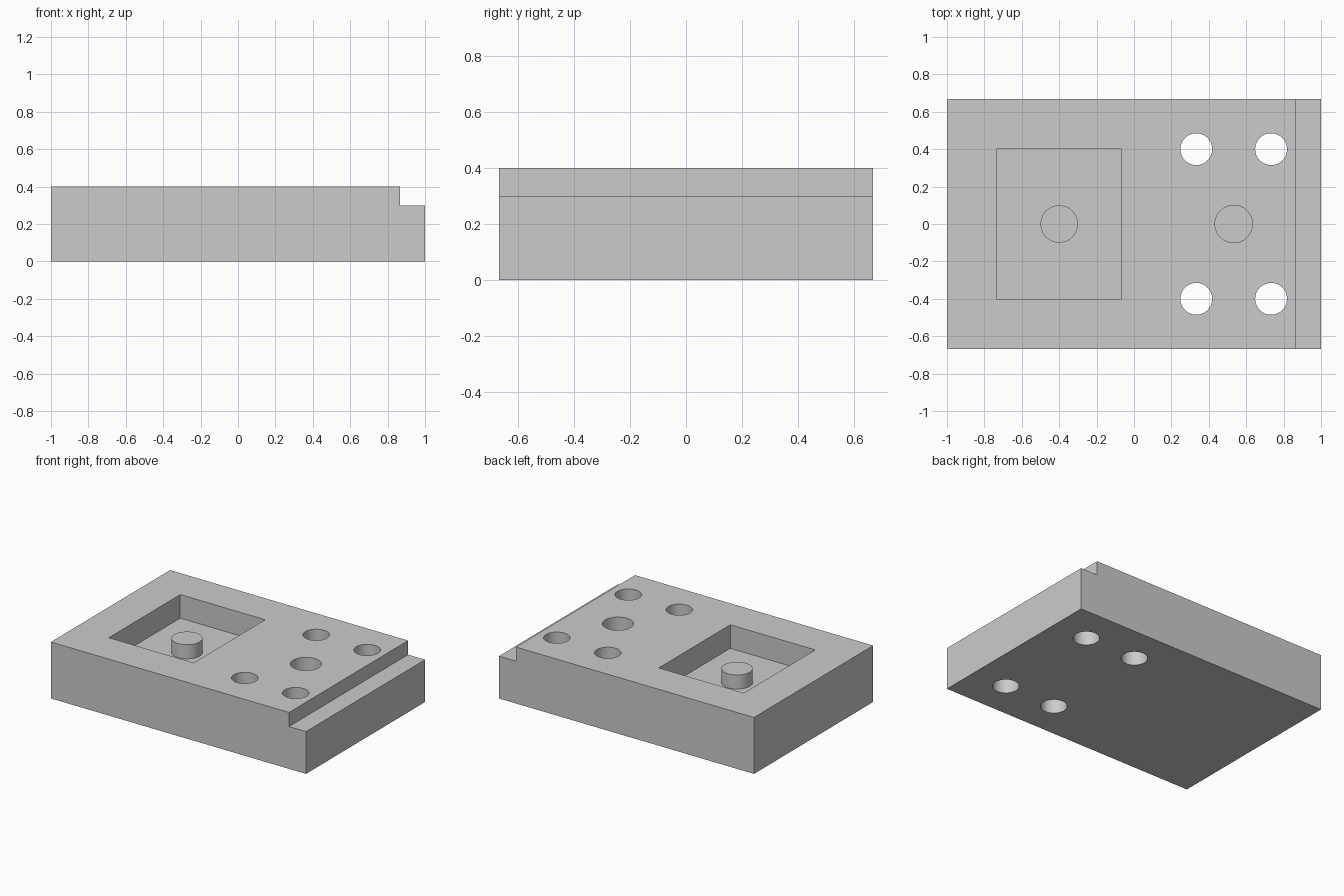
import bpy
import bmesh
from mathutils import Matrix

old = bpy.data.objects.get("Cube")
if old:
    bpy.data.objects.remove(old, do_unlink=True)

TOP, HALF_Y = 0.4, 0.667

grey = bpy.data.materials.new("light_grey")
grey.use_nodes = True
colour = (0.6, 0.6, 0.6, 1)
grey.diffuse_color = colour
grey.node_tree.nodes["Principled BSDF"].inputs["Base Color"].default_value = colour


def make_object(name, bm):
    bmesh.ops.recalc_face_normals(bm, faces=bm.faces)
    mesh = bpy.data.meshes.new(name)
    bm.to_mesh(mesh)
    bm.free()
    mesh.materials.append(grey)
    obj = bpy.data.objects.new(name, mesh)
    bpy.context.collection.objects.link(obj)
    return obj


def cylinder(name, x, y, radius, low, high):
    bm = bmesh.new()
    bmesh.ops.create_cone(bm, cap_ends=True, segments=64, radius1=radius, radius2=radius,
                          depth=high - low,
                          matrix=Matrix.Translation((x, y, (low + high) / 2)))
    return make_object(name, bm)


def box(name, x0, x1, y0, y1, z0, z1):
    bm = bmesh.new()
    centre = Matrix.Translation(((x0 + x1) / 2, (y0 + y1) / 2, (z0 + z1) / 2))
    bmesh.ops.create_cube(bm, size=1,
                          matrix=centre @ Matrix.Diagonal((x1 - x0, y1 - y0, z1 - z0, 1)))
    return make_object(name, bm)


def smooth(obj):
    bpy.ops.object.select_all(action="DESELECT")
    obj.select_set(True)
    bpy.context.view_layer.objects.active = obj
    bpy.ops.object.shade_smooth_by_angle()


# Stepped block, extruded from its side profile
bm = bmesh.new()
profile = [(-1, 0), (1, 0), (1, 0.3), (0.867, 0.3), (0.867, TOP), (-1, TOP)]
face = bm.faces.new([bm.verts.new((x, -HALF_Y, z)) for x, z in profile])
sweep = bmesh.ops.extrude_face_region(bm, geom=[face])
moved = [v for v in sweep["geom"] if isinstance(v, bmesh.types.BMVert)]
bmesh.ops.translate(bm, verts=moved, vec=(0, 2 * HALF_Y, 0))
block = make_object("block", bm)

# Rectangular pocket, blind centre hole and four through holes
FLOOR = 0.233
cutters = [box("pocket_cutter", -0.733, -0.067, -0.4, 0.4, FLOOR, 0.6),
           cylinder("centre_hole_cutter", 0.533, 0, 0.1, 0.2, 0.6)]
for x in (0.333, 0.733):
    for y in (-0.4, 0.4):
        cutters.append(cylinder("through_hole_cutter", x, y, 0.085, -0.2, 0.6))

for cutter in cutters:
    cut = block.modifiers.new(cutter.name, "BOOLEAN")
    cut.operation = "DIFFERENCE"
    cut.solver = "EXACT"
    cut.object = cutter

# Bake the cuts, then drop the cutters
bpy.context.view_layer.update()
evaluated = block.evaluated_get(bpy.context.evaluated_depsgraph_get())
block_mesh = bpy.data.meshes.new_from_object(evaluated)
block.modifiers.clear()
block.data = block_mesh
for cutter in cutters:
    bpy.data.objects.remove(cutter, do_unlink=True)
smooth(block)

# Round peg standing on the pocket floor
smooth(cylinder("pocket_peg", -0.4, 0, 0.1, FLOOR, 0.333))
